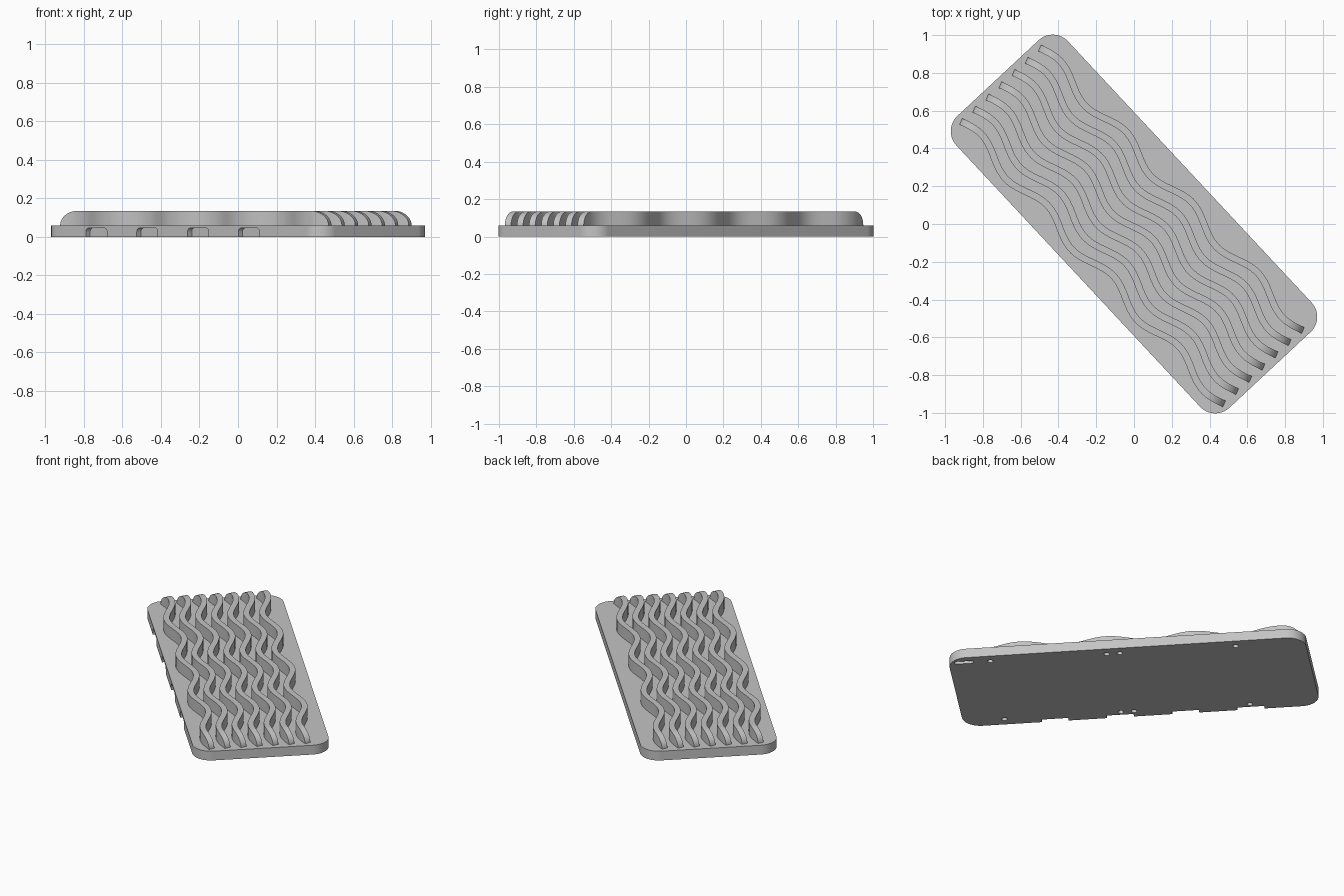
import bpy, bmesh
from math import radians, sin, cos, pi, sqrt
from mathutils import Matrix, Vector

if "Cube" in bpy.data.objects:
    bpy.data.objects.remove(bpy.data.objects["Cube"], do_unlink=True)

HALF_L, HALF_W, CORNER = 1.056, 0.404, 0.11
BASE_H, TOP_H = 0.06, 0.135
TURN = radians(-47)

# One plain grey material
grey = bpy.data.materials.new("plain grey")
grey.use_nodes = True
grey.diffuse_color = (0.55, 0.55, 0.55, 1)
grey.node_tree.nodes["Principled BSDF"].inputs["Base Color"].default_value = grey.diffuse_color


def finish(name, bm, smooth=True):
    bmesh.ops.recalc_face_normals(bm, faces=bm.faces)
    mesh = bpy.data.meshes.new(name)
    bm.to_mesh(mesh)
    bm.free()
    mesh.materials.append(grey)
    obj = bpy.data.objects.new(name, mesh)
    bpy.context.collection.objects.link(obj)
    obj.rotation_euler.z = TURN
    return obj


def select_only(obj):
    bpy.ops.object.select_all(action='DESELECT')
    obj.select_set(True)
    bpy.context.view_layer.objects.active = obj


def rounded_rect(hx, hy, r, steps=8):
    points = []
    for k, (sx, sy) in enumerate([(1, 1), (-1, 1), (-1, -1), (1, -1)]):
        for i in range(steps + 1):
            a = (k + i / steps) * pi / 2
            points.append((sx * (hx - r) + r * cos(a), sy * (hy - r) + r * sin(a)))
    return points


def prism(bm, outline, low, high, matrix=Matrix()):
    rings = [[bm.verts.new(matrix @ Vector((x, y, z))) for x, y in outline] for z in (low, high)]
    bm.faces.new(rings[0][::-1])
    bm.faces.new(rings[1])
    for i in range(len(outline)):
        j = (i + 1) % len(outline)
        bm.faces.new((rings[0][i], rings[0][j], rings[1][j], rings[1][i]))


# Base plate
bm = bmesh.new()
prism(bm, rounded_rect(HALF_L, HALF_W, CORNER, 14), 0, BASE_H)
plate = finish("base_plate", bm)

# Cutter: blind screw holes, corner slot and four side notches
bm = bmesh.new()
for u in (0.81, 0.12, 0.042, -0.644):
    for v in (-0.343, 0.343):
        prism(bm, rounded_rect(0.0165, 0.0165, 0.0164, 5), -0.02, 0.045, Matrix.Translation((u, v, 0)))
prism(bm, rounded_rect(0.057, 0.014, 0.0139, 5), -0.02, 0.045, Matrix.Translation((0.965, 0.348, 0)))
upright = Matrix.Rotation(radians(90), 4, 'X')
for i in range(4):
    place = Matrix.Translation((-0.645 + 0.387 * i, -HALF_W, 0)) @ upright
    prism(bm, rounded_rect(0.08, 0.046, 0.02, 6), -0.03, 0.03, place)
cutter = finish("recess_cutter", bm)
cutter.hide_render = True

cut = plate.modifiers.new("recesses", 'BOOLEAN')
cut.object = cutter
cut.solver = 'EXACT'
select_only(plate)
bpy.ops.object.modifier_apply(modifier=cut.name)
bpy.data.objects.remove(cutter, do_unlink=True)
bpy.ops.object.shade_smooth_by_angle(angle=radians(30))

# Wavy ridges with rounded-down ends
RIDGE_END, END_LEN, WAVE, AMP, HALF_T = 1.022, 0.095, 0.511, 0.033, 0.018
ramp = [END_LEN * (1 - cos(i / 10 * pi / 2)) for i in range(10)]
middle = RIDGE_END - END_LEN
stations = [-RIDGE_END + d for d in ramp]
stations += [-middle + 2 * middle * i / 80 for i in range(81)]
stations += [RIDGE_END - d for d in reversed(ramp)]


def ridge(index):
    bm = bmesh.new()
    previous = None
    for u in stations:
        phase = 2 * pi * u / WAVE
        centre = Vector((u, -0.015 + 0.095 * (index - 3) + AMP * sin(phase), 0))
        side = Vector((-AMP * 2 * pi / WAVE * cos(phase), 1, 0)).normalized() * HALF_T
        t = min(1, (RIDGE_END - abs(u)) / END_LEN)
        top = BASE_H + (TOP_H - BASE_H) * sqrt(max(0, 1 - (1 - t) ** 2))
        ring = [bm.verts.new(centre + s * side + Vector((0, 0, z)))
                for s, z in ((-1, BASE_H - 0.005), (1, BASE_H - 0.005), (1, top), (-1, top))]
        if previous:
            for i in range(4):
                j = (i + 1) % 4
                bm.faces.new((previous[i], previous[j], ring[j], ring[i]))
        else:
            bm.faces.new(ring)
        previous = ring
    bm.faces.new(previous)
    obj = finish(f"wavy_ridge_{index + 1}", bm)
    select_only(obj)
    bpy.ops.object.shade_smooth_by_angle(angle=radians(35))


for n in range(7):
    ridge(n)
